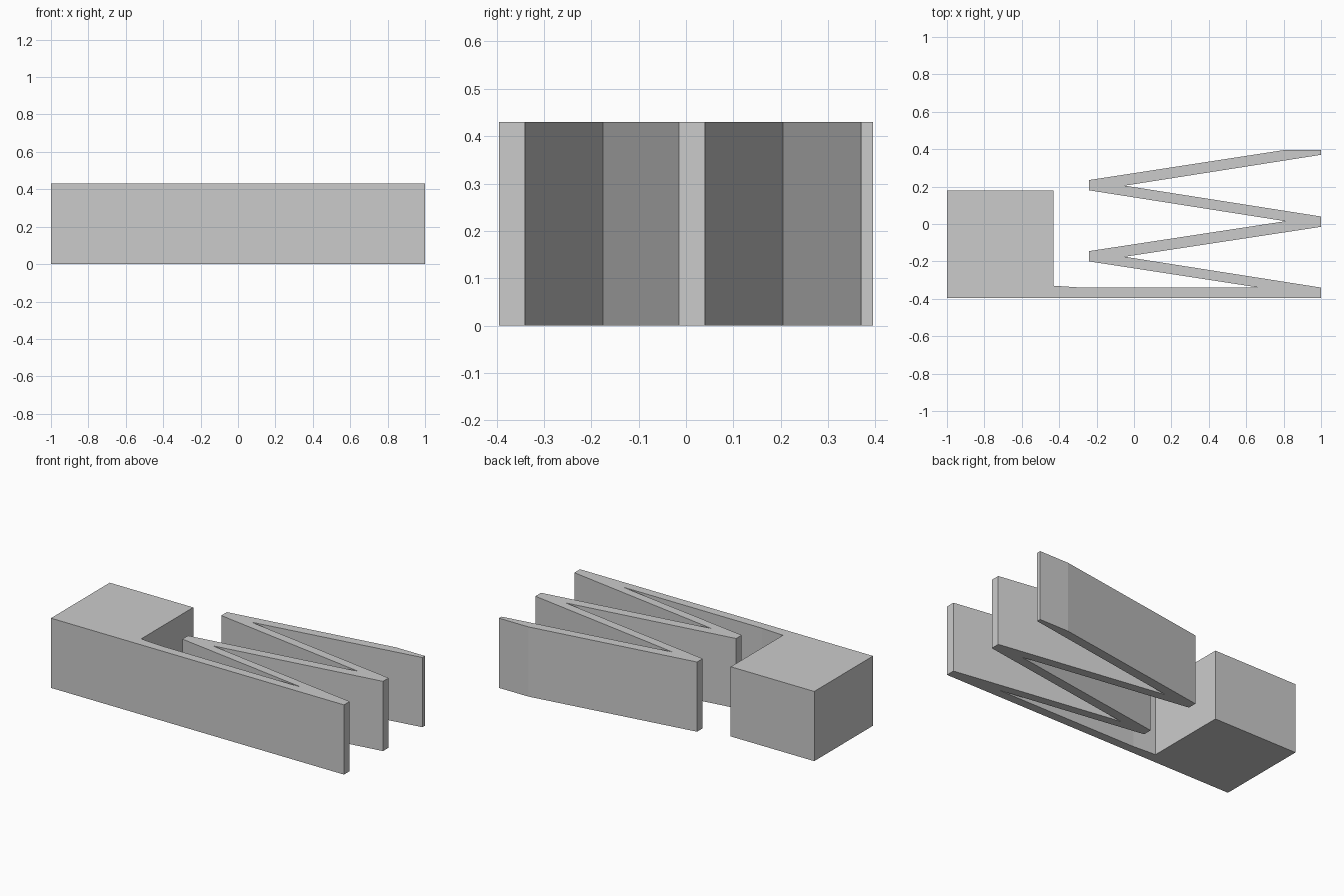
import bpy, bmesh

if "Cube" in bpy.data.objects:
    bpy.data.objects.remove(bpy.data.objects["Cube"], do_unlink=True)

HEIGHT = 0.43
HALF_DEPTH = 0.395
PITCH = 0.38      # distance between neighbouring folds
WALL = 0.055      # width of the blunt fold ends

# Plain grey material
grey = bpy.data.materials.new("light grey")
grey.use_nodes = True
colour = (0.6, 0.6, 0.6, 1)
grey.diffuse_color = colour
grey.node_tree.nodes["Principled BSDF"].inputs["Base Color"].default_value = colour

# Front edge, then the open notches on the +x side of the pleats
first = -HALF_DEPTH + WALL
profile = [(-1, -HALF_DEPTH), (1, -HALF_DEPTH)]
for i in range(2):
    y = first + i * PITCH
    profile += [(1, y), (-0.05, y + 0.165), (1, y + PITCH - WALL)]
profile[-1] = (1, 0.37)

# Free end, then back along the blunt folds on the -x side
profile += [(1, HALF_DEPTH), (0.8, HALF_DEPTH)]
profile += [(-0.24, 0.235), (-0.24, 0.18), (0.81, 0.015)]
profile += [(-0.24, 0.235 - PITCH), (-0.24, 0.18 - PITCH), (0.67, first)]

# Base arm with its small fillet, then the solid block
profile += [(-0.28, first), (-0.43, first + 0.01), (-0.43, 0.178), (-1, 0.178)]

# Extrude the outline upward
bm = bmesh.new()
outline = bm.faces.new([bm.verts.new((x, y, 0)) for x, y in profile])
extruded = bmesh.ops.extrude_face_region(bm, geom=[outline], use_keep_orig=True)
top = [v for v in extruded["geom"] if isinstance(v, bmesh.types.BMVert)]
bmesh.ops.translate(bm, verts=top, vec=(0, 0, HEIGHT))
bmesh.ops.recalc_face_normals(bm, faces=bm.faces)
mesh = bpy.data.meshes.new("pleated_spring_block")
bm.to_mesh(mesh)
bm.free()
mesh.materials.append(grey)
spring = bpy.data.objects.new("pleated_spring_block", mesh)
bpy.context.collection.objects.link(spring)
